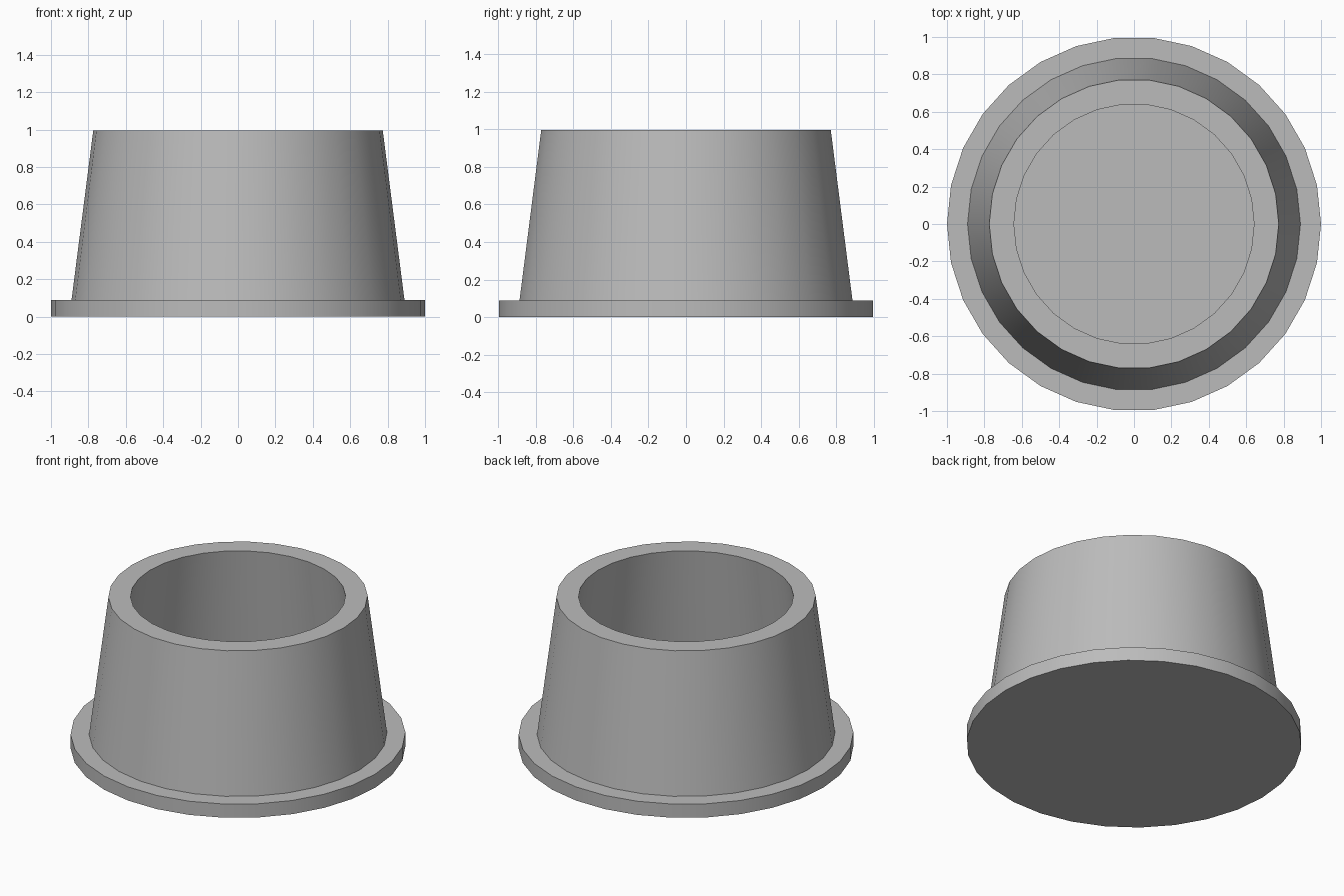
import bpy, bmesh, math

cube = bpy.data.objects.get("Cube")
if cube:
    bpy.data.objects.remove(cube, do_unlink=True)

SIDES = 30

grey = bpy.data.materials.new("plain_grey")
grey.use_nodes = True
grey.diffuse_color = (0.5, 0.5, 0.5, 1)
grey.node_tree.nodes["Principled BSDF"].inputs["Base Color"].default_value = (0.5, 0.5, 0.5, 1)


def lathe(name, profile):
    """Revolve (radius, height) points and cap both ends."""
    bm = bmesh.new()
    rings = []
    for r, z in profile:
        rings.append([bm.verts.new((r * math.cos(a), r * math.sin(a), z))
                      for a in (math.tau * i / SIDES for i in range(SIDES))])
    for low, high in zip(rings, rings[1:]):
        for i in range(SIDES):
            j = (i + 1) % SIDES
            bm.faces.new((low[i], low[j], high[j], high[i]))
    bm.faces.new(rings[0][::-1])
    bm.faces.new(rings[-1])
    mesh = bpy.data.meshes.new(name)
    bm.to_mesh(mesh)
    bm.free()
    mesh.materials.append(grey)
    obj = bpy.data.objects.new(name, mesh)
    bpy.context.collection.objects.link(obj)
    bpy.ops.object.select_all(action='DESELECT')
    obj.select_set(True)
    bpy.context.view_layer.objects.active = obj
    bpy.ops.object.shade_smooth_by_angle(angle=math.radians(30))
    return obj


# Flanged base, tapered wall, rim and hollow down to the floor
lathe("flanged_cup", [
    (1.0, 0.0), (1.0, 0.09),        # flange
    (0.89, 0.09), (0.774, 0.995),   # tapered outer wall
    (0.642, 0.995), (0.755, 0.09),  # rim and inner wall, ending at the floor
])
